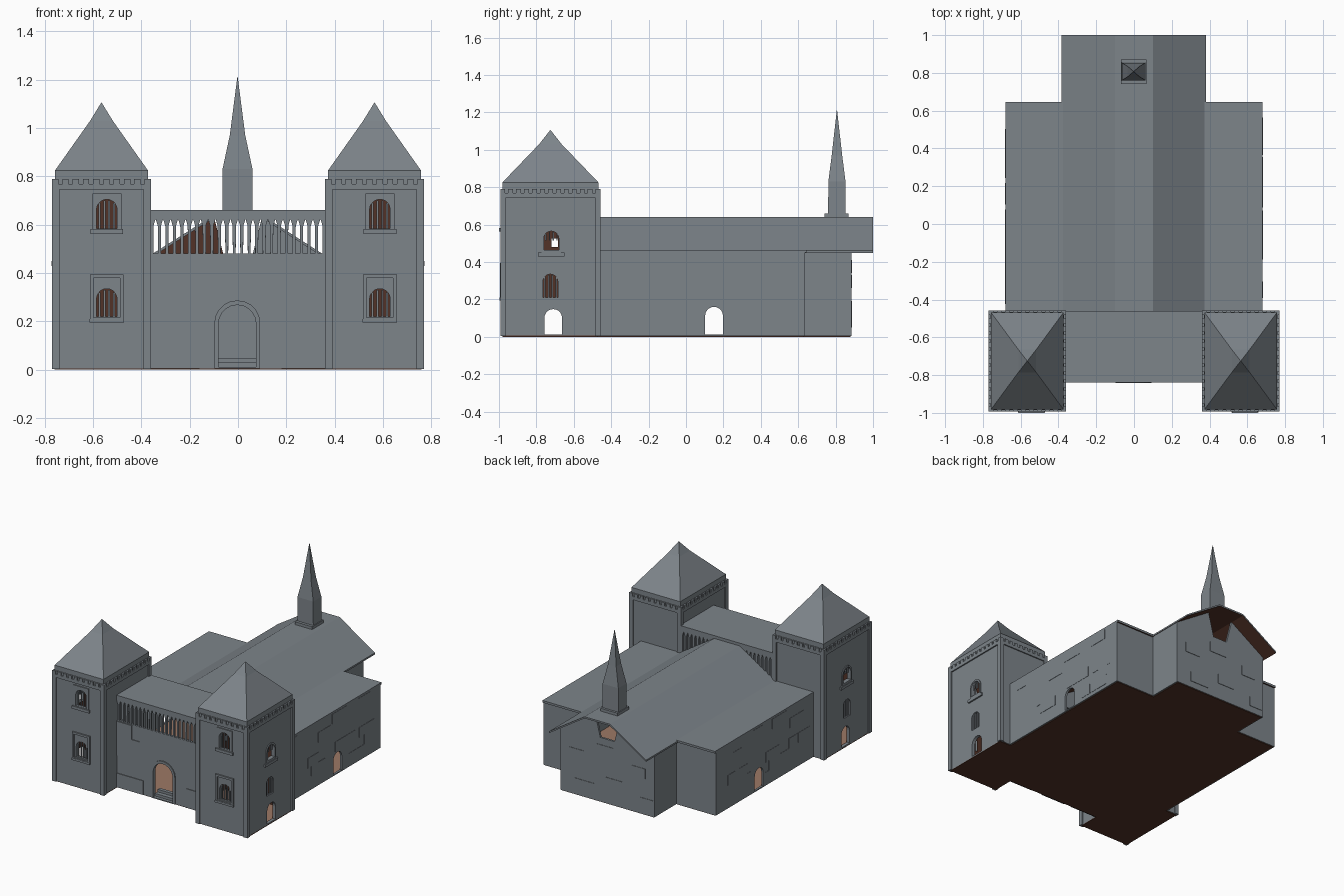
import bpy, bmesh, math, random
from mathutils import Matrix

if "Cube" in bpy.data.objects:
    bpy.data.objects.remove(bpy.data.objects["Cube"])

random.seed(4)


def material(name, rgb):
    m = bpy.data.materials.new(name)
    m.diffuse_color = (*rgb, 1)
    m.use_nodes = True
    m.node_tree.nodes["Principled BSDF"].inputs["Base Color"].default_value = m.diffuse_color
    return m


STONE = material("grey stone", (0.205, 0.232, 0.255))
FLOOR = material("light brown floor", (0.34, 0.19, 0.132))
DARK = material("dark brown interior", (0.085, 0.032, 0.02))


def add(name, mesh, mat=STONE):
    mesh.materials.clear()
    mesh.materials.append(mat)
    ob = bpy.data.objects.new(name, mesh)
    bpy.context.collection.objects.link(ob)
    return ob


def boxes(name, spans, mat=STONE):
    """One object from boxes given as (x0, x1, y0, y1, z0, z1)."""
    bm = bmesh.new()
    for x0, x1, y0, y1, z0, z1 in spans:
        m = (Matrix.Translation(((x0 + x1) / 2, (y0 + y1) / 2, (z0 + z1) / 2))
             @ Matrix.Diagonal((abs(x1 - x0), abs(y1 - y0), abs(z1 - z0), 1)))
        bmesh.ops.create_cube(bm, size=1, matrix=m)
    me = bpy.data.meshes.new(name)
    bm.to_mesh(me)
    bm.free()
    return add(name, me, mat)


def loft(name, cx, cy, rings):
    """Four-sided tapered solid from (half x, half y, z) rings."""
    bm = bmesh.new()
    loops = [[bm.verts.new((cx + sx * hx, cy + sy * hy, z))
              for sx, sy in ((-1, -1), (1, -1), (1, 1), (-1, 1))] for hx, hy, z in rings]
    for a, b in zip(loops, loops[1:]):
        for i in range(4):
            j = (i + 1) % 4
            bm.faces.new((a[i], a[j], b[j], b[i]))
    bm.faces.new(loops[0][::-1])
    bm.faces.new(loops[-1])
    me = bpy.data.meshes.new(name)
    bm.to_mesh(me)
    bm.free()
    return add(name, me)


def paint(ob, mat, test):
    """Give faces whose normal passes the test a second colour."""
    ob.data.materials.append(mat)
    for p in ob.data.polygons:
        if test(p.normal):
            p.material_index = 1


def rect(a0, a1, z0, z1):
    return [(a0, z0), (a1, z0), (a1, z1), (a0, z1)]


def arch(c, w, z0, top, n=10):
    r = w / 2
    return [(c - r, z0), (c + r, z0)] + [
        (c + r * math.cos(math.pi * i / n), top - r + r * math.sin(math.pi * i / n))
        for i in range(n + 1)]


def wall(name, axis, p0, p1, outlines, mat=STONE):
    """Upright sheet between p0 and p1 along axis; later outlines cut holes."""
    cu = bpy.data.curves.new(name, 'CURVE')
    cu.dimensions = '2D'
    cu.fill_mode = 'BOTH'
    cu.extrude = abs(p1 - p0) / 2
    for pts in outlines:
        s = cu.splines.new('POLY')
        s.points.add(len(pts) - 1)
        for p, (a, z) in zip(s.points, pts):
            p.co = (a, z, 0, 1)
        s.use_cyclic_u = True
        s.use_smooth = False
    tmp = bpy.data.objects.new(name + "_outline", cu)
    bpy.context.collection.objects.link(tmp)
    dg = bpy.context.evaluated_depsgraph_get()
    me = bpy.data.meshes.new_from_object(tmp.evaluated_get(dg))
    bpy.data.objects.remove(tmp)
    mid = (p0 + p1) / 2
    if axis == 'Y':
        m = Matrix(((1, 0, 0, 0), (0, 0, -1, mid), (0, 1, 0, 0), (0, 0, 0, 1)))
    else:
        m = Matrix(((0, 0, 1, mid), (1, 0, 0, 0), (0, 1, 0, 0), (0, 0, 0, 1)))
    me.transform(m)
    me.shade_flat()
    return add(name, me, mat)


# Floor, light on top and dark underneath
floor = boxes("floor", [(-.67, .67, -.83, .63, 0, .006), (-.36, .36, .62, .88, 0, .006),
                        (-.76, -.37, -.98, -.47, 0, .006), (.37, .76, -.98, -.47, 0, .006)], FLOOR)
paint(floor, DARK, lambda n: n.z < .5)

# Towers
Y0, Y1, CY = -.985, -.465, -.725
side_door = arch(-.71, .095, .012, .148)
side_low = arch(-.725, .08, .21, .335)
side_high = arch(-.72, .08, .465, .565)
gap = rect(-.72, -.685, .48, .525)
for s, tag in ((-1, "left"), (1, "right")):
    cx = s * .565
    X0, X1 = cx - .195, cx + .195
    wx = cx + .022                       # window centre line
    low, high = arch(wx, .085, .22, .335), arch(wx, .085, .585, .705)
    outer, inner = cx + s * .195, cx - s * .195
    front, side = rect(X0, X1, .004, .79), rect(Y0, Y1, .004, .79)
    wall(tag + "_tower_front", 'Y', Y0, Y0 + .02, [front, low, high])
    wall(tag + "_tower_back", 'Y', Y1 - .02, Y1, [front])
    wall(tag + "_tower_outer_side", 'X', outer, outer - s * .02, [side, side_door, side_low, side_high])
    wall(tag + "_tower_inner_side", 'X', inner, inner + s * .02, [side, side_door, gap])
    # dark lining seen through the openings
    lf, ls = rect(X0 + .02, X1 - .02, .008, .77), rect(Y0 + .025, Y1 - .025, .008, .77)
    wall(tag + "_front_lining", 'Y', Y0 + .02, Y0 + .024, [lf, low, high], DARK)
    wall(tag + "_back_lining", 'Y', Y1 - .024, Y1 - .02, [lf], DARK)
    wall(tag + "_outer_lining", 'X', outer - s * .02, outer - s * .024,
         [ls, side_door, side_low, side_high], DARK)
    wall(tag + "_inner_lining", 'X', inner + s * .02, inner + s * .024, [ls, side_door, gap], DARK)
    boxes(tag + "_tower_ceiling", [(X0 + .02, X1 - .02, Y0 + .02, Y1 - .02, .765, .772)], DARK)
    # corner strips, top band and battlements
    A0, A1, B0, B1 = X0 - .009, X1 + .009, Y0 - .008, Y1 + .008
    d, z0, z1 = .015, .745, .768
    parts = [(A0, A1, B0, B0 + d, z0, z1), (A0, A1, B1 - d, B1, z0, z1),
             (A0, A0 + d, B0, B1, z0, z1), (A1 - d, A1, B0, B1, z0, z1)]
    for xa, xb in ((A0, A0 + .03), (A1 - .03, A1)):
        parts += [(xa, xb, B0, B0 + .03, .003, .75), (xa, xb, B1 - .03, B1, .003, .75)]
    boxes(tag + "_tower_trim", parts)
    teeth = []
    for i in range(10):
        x = A0 + (A1 - A0 - .026) * i / 9
        teeth += [(x, x + .026, B0, B0 + .014, .766, .79), (x, x + .026, B1 - .014, B1, .766, .79)]
    for i in range(13):
        y = B0 + (B1 - B0 - .026) * i / 12
        teeth += [(A0, A0 + .014, y, y + .026, .766, .79), (A1 - .014, A1, y, y + .026, .766, .79)]
    boxes(tag + "_battlements", teeth)
    loft(tag + "_tower_roof", cx, CY, [(.192, .257, .775), (.192, .257, .825),
                                       (.047, .06, 1.03), (.001, .001, 1.105)])
    # window surrounds, sills and bars
    wall(tag + "_low_window_frame", 'Y', Y0 - .01, Y0, [rect(wx - .07, wx + .07, .2, .395),
                                                       rect(wx - .055, wx + .055, .217, .38)])
    wall(tag + "_high_window_frame", 'Y', Y0 - .007, Y0, [rect(wx - .06, wx + .06, .575, .73), high])
    so = outer + s * .007
    wall(tag + "_side_window_frame", 'X', outer, so, [arch(-.72, .105, .45, .577), side_high])
    boxes(tag + "_window_sills", [(wx - .068, wx + .068, -1, Y0, .562, .582),
                                  (wx - .072, wx + .072, -.998, Y0, .195, .21),
                                  (outer, so + s * .004, -.79, -.65, .43, .45)])
    bars = []
    for i in range(4):
        o = (i - 1.5) * .02
        cut = abs(o) * .5
        bars += [(wx + o - .004, wx + o + .004, Y0 + .006, Y0 + .014, .22, .335 - cut),
                 (wx + o - .004, wx + o + .004, Y0 + .006, Y0 + .014, .585, .705 - cut),
                 (outer - s * .014, outer - s * .006, -.729 + o, -.721 + o, .21, .335 - cut),
                 (outer - s * .014, outer - s * .006, -.723 + o, -.717 + o, .515, .565 - cut)]
    boxes(tag + "_window_bars", bars)

# Gatehouse between the towers
wall("gate_wall", 'Y', -.835, -.815, [rect(-.375, .375, .005, .48), arch(-.003, .155, .012, .268)])
wall("gate_arch_frame", 'Y', -.842, -.835, [arch(-.003, .19, .005, .287), arch(-.003, .155, .012, .268)])
boxes("gate_steps", [(-.08, .075, -.82, -.79, .005, .03), (-.08, .075, -.79, -.765, .005, .048)])
boxes("gate_stones", [(-.37, -.16, -.84, -.834, .005, .105), (-.37, -.19, -.84, -.834, .23, .375),
                      (-.37, -.25, -.84, -.834, .375, .475), (.18, .37, -.84, -.834, .005, .14),
                      (.26, .37, -.84, -.834, .14, .23)])
boxes("gatehouse_roof", [(-.375, .375, -.84, -.46, .622, .66)])
for row, y, z0 in (("front", -.835, .475), ("rear", -.475, .45)):
    posts = []
    for i in range(24):
        x = -.3565 + .031 * i
        posts.append([(x - .006, z0), (x + .006, z0), (x + .0065, .595), (x + .0154, .624),
                      (x - .0154, .624), (x - .0065, .595)])
    wall(row + "_arcade", 'Y', y, y + .014, posts)

# Hall and rear block walls
hall_door = arch(.15, .095, .012, .16)
for s, tag in ((-1, "left"), (1, "right")):
    wall(tag + "_hall_wall", 'X', s * .68, s * .665, [rect(-.47, .635, .004, .46), hall_door])
    boxes(tag + "_hall_back_walls", [(s * .67, s * .355, .62, .635, .004, .46),
                                     (s * .37, s * .355, .625, .885, .004, .46)])
    aisle = boxes(tag + "_aisle_roof", [(s * .68, s * .36, -.47, .645, .45, .465)])
    paint(aisle, DARK, lambda n: n.z < -.5)
    # scattered raised stones on the side walls
    stones = []
    for k in range(16):
        y, z = random.uniform(-.43, .45), .03 + .07 * random.randrange(6)
        w = random.uniform(.08, .17)
        if z > .15 or y > .22 or y + w < .08:
            stones.append((s * .679, s * .682, y, y + w, z, min(z + .07, .45)))
    boxes(tag + "_hall_stones", stones)
    # gable halves leaving an open centre
    tri = [(s * .375, .455), (s * .055, .455), (s * .1, .635)]
    wall(tag + "_rear_gable", 'Y', .87, .885, [tri])
    wall(tag + "_front_gable", 'Y', -.455, -.445, [tri], DARK if s < 0 else STONE)
boxes("rear_wall", [(-.37, .37, .87, .885, .004, .46)])
boxes("rear_stones", [(x, x + random.uniform(.1, .16), .884, .888, z, z + .07)
                      for x, z in ((-.36, .05), (-.12, .12), (.1, .05), (.18, .26), (-.3, .26), (-.05, .34))])

# Main roof, dark underneath
up = [(-.385, .46), (-.1, .64), (.1, .64), (.38, .46)]
main_roof = wall("main_roof", 'Y', -.465, 1.0, [up + [(x, z - .012) for x, z in up[::-1]]])
paint(main_roof, DARK, lambda n: n.z < -.3)

# Spire
boxes("spire_base", [(-.07, .066, .74, .87, .63, .66)])
loft("spire", -.002, .807, [(.063, .047, .65), (.062, .046, .83), (.032, .028, .97), (.001, .001, 1.21)])
